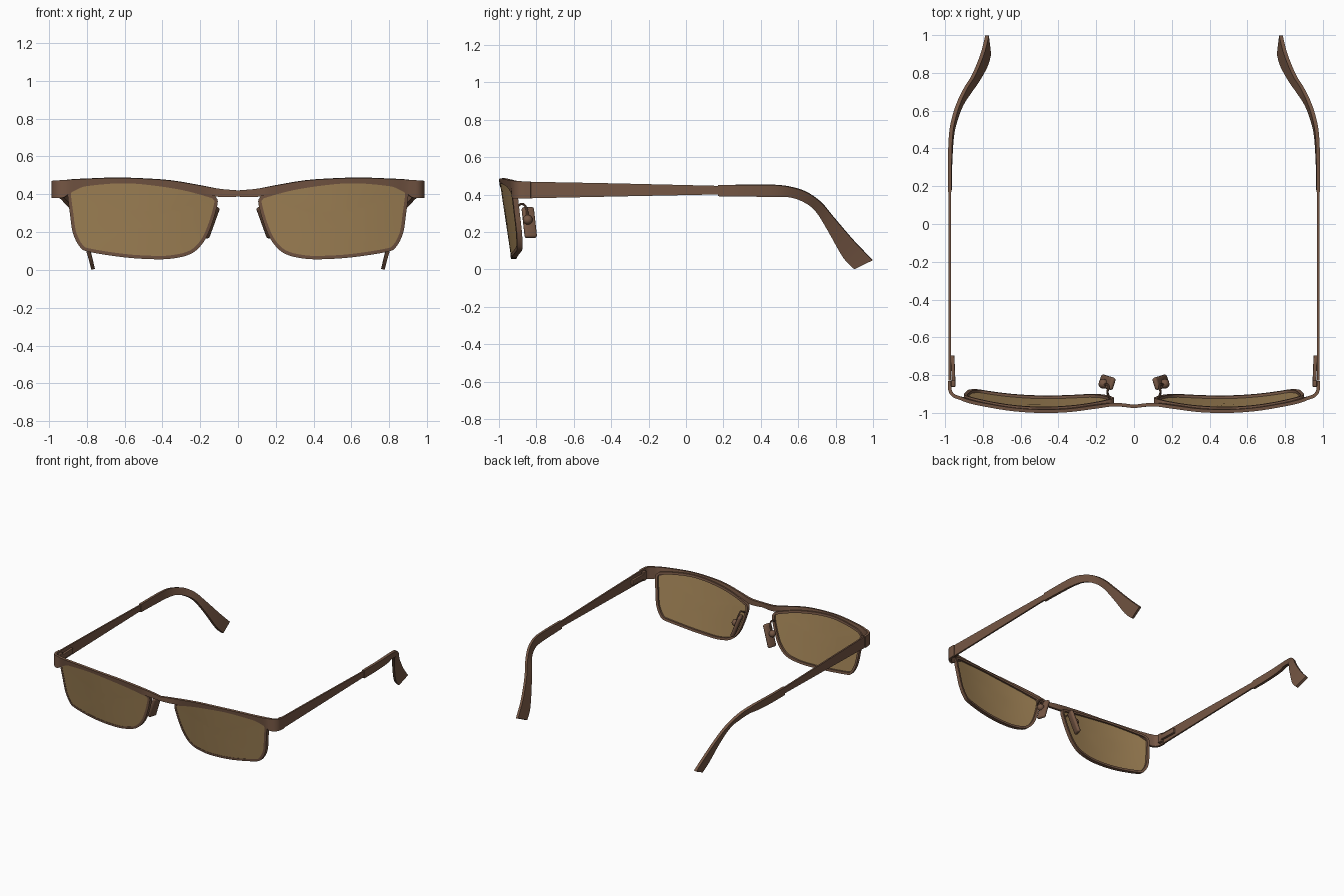
import bpy, bmesh, math
from mathutils import Vector, Matrix

cube = bpy.data.objects.get("Cube")
if cube:
    bpy.data.objects.remove(cube, do_unlink=True)


def material(name, color):
    m = bpy.data.materials.new(name)
    m.use_nodes = True
    m.diffuse_color = (*color, 1)
    m.node_tree.nodes["Principled BSDF"].inputs["Base Color"].default_value = (*color, 1)
    return m


BROWN = material("brown metal", (0.18, 0.095, 0.058))
AMBER = material("amber lens", (0.37, 0.235, 0.097))


def smooth(points, steps, closed=False):
    """Catmull-Rom samples through points of any dimension."""
    n, out = len(points), []
    for i in range(n if closed else n - 1):
        p = [Vector(points[(i + k) % n if closed else min(max(i + k, 0), n - 1)])
             for k in (-1, 0, 1, 2)]
        for s in range(steps):
            t = s / steps
            out.append(p[1] + ((p[2] - p[0]) * t
                       + (2 * p[0] - 5 * p[1] + 4 * p[2] - p[3]) * t * t
                       + (3 * p[1] - p[0] - 3 * p[2] + p[3]) * t ** 3) / 2)
    if not closed:
        out.append(Vector(points[-1]))
    return out


def finish(name, bm, mat, thickness=0, bevel=0):
    """Make a mirrored object, bake its modifiers and shade it."""
    bmesh.ops.recalc_face_normals(bm, faces=bm.faces)
    mesh = bpy.data.meshes.new(name)
    bm.to_mesh(mesh)
    bm.free()
    mesh.materials.append(mat)
    ob = bpy.data.objects.new(name, mesh)
    bpy.context.collection.objects.link(ob)
    if bevel:
        b = ob.modifiers.new("Bevel", 'BEVEL')
        b.width, b.segments = bevel, 3
    ob.modifiers.new("Mirror", 'MIRROR')
    if thickness:
        s = ob.modifiers.new("Solidify", 'SOLIDIFY')
        s.thickness, s.offset = thickness, 0
    bpy.ops.object.select_all(action='DESELECT')
    bpy.context.view_layer.objects.active = ob
    ob.select_set(True)
    for m in list(ob.modifiers):
        bpy.ops.object.modifier_apply(modifier=m.name)
    bpy.ops.object.shade_smooth_by_angle(angle=math.radians(35))
    return ob


def loft(bm, rings, closed_ring=True, closed_path=False):
    rows = [[bm.verts.new(p) for p in r] for r in rings]
    n = len(rows[0])
    pairs = list(zip(rows, rows[1:])) + ([(rows[-1], rows[0])] if closed_path else [])
    for a, b in pairs:
        for i in range(n if closed_ring else n - 1):
            j = (i + 1) % n
            bm.faces.new((a[i], a[j], b[j], b[i]))
    return rows


def strip(name, stations, thickness):
    """Band between a lower and an upper edge: x, y, z low then x, y, z high."""
    bm = bmesh.new()
    loft(bm, [(s[:3], s[3:]) for s in smooth(stations, 5)], closed_ring=False)
    return finish(name, bm, BROWN, thickness)


def front_y(x, z):
    """Wrapped and tilted surface that the lenses follow."""
    return -0.99 + 0.29 * (x - 0.45) ** 2 + 0.15 * (0.47 - z)


# Brow bar with bridge, and the end pieces that wrap round to the hinges
brow = [(0, .387, .42), (.1, .386, .429), (.2, .408, .447), (.35, .437, .472),
        (.5, .457, .483), (.65, .462, .487), (.8, .445, .482), (.88, .41, .478)]
stations = []
for x, low, high in brow:
    if x < 0.15:
        y = -0.966 + x * 0.1
        stations.append((x, y, low, x, y, high))
    else:
        stations.append((x, front_y(x, low), low, x, front_y(x, high), high))
for x, y, low, high in ((.92, -.922, .383, .475), (.955, -.908, .38, .473),
                        (.974, -.88, .38, .471), (.977, -.83, .38, .469)):
    stations.append((x, y, low, x, y, high))
strip("brow_bar", stations, 0.018)

# Lens outline seen from the front
outline = smooth([(.122, .35), (.15, .25), (.19, .16), (.25, .1), (.34, .075),
                  (.44, .07), (.6, .08), (.78, .108), (.825, .13), (.86, .2),
                  (.875, .3), (.887, .4), (.875, .43), (.82, .444), (.65, .461),
                  (.5, .456), (.3, .427), (.15, .387), (.128, .375)], 4, True)

# Lenses: concentric rings laid on the curved surface
center = Vector((.5, .27))
bm = bmesh.new()
rings = []
for f in (1, .75, .5, .25):
    ring = [center + (p - center) * f for p in outline]
    rings.append([(p.x, front_y(*p), p.y) for p in ring])
rows = loft(bm, rings)
bm.faces.new(rows[-1])
finish("lenses", bm, AMBER, 0.012)

# Rims: rectangular section swept round each lens
bm = bmesh.new()
rings = []
for i, p in enumerate(outline):
    d = (outline[(i + 1) % len(outline)] - outline[i - 1]).normalized()
    out = Vector((d.y, -d.x))
    ring = []
    for offset, depth in ((-.004, -.008), (.014, -.008), (.014, .02), (-.004, .02)):
        q = p + out * offset
        ring.append((q.x, front_y(*q) + depth, q.y))
    rings.append(ring)
loft(bm, rings, closed_path=True)
finish("rims", bm, BROWN)

# Thin temples
strip("temples", [(.975, -.828, .38, .975, -.828, .468),
                  (.975, -.4, .389, .975, -.4, .46),
                  (.975, .19, .401, .975, .19, .446)], 0.012)

# Thicker ear tips that bend down and inward
strip("temple_tips", [(.975, .17, .391, .975, .17, .452),
                      (.972, .32, .389, .975, .34, .452),
                      (.962, .47, .389, .969, .48, .451),
                      (.94, .56, .386, .952, .57, .438),
                      (.91, .635, .358, .925, .65, .41),
                      (.87, .695, .31, .888, .725, .355),
                      (.825, .76, .205, .848, .79, .278),
                      (.782, .84, .065, .803, .9, .15),
                      (.766, .9, .003, .778, .997, .05)], 0.02)


def box(name, size, place, tilt, bevel):
    bm = bmesh.new()
    bmesh.ops.create_cube(bm, size=1)
    bm.transform(Matrix.Translation(place) @ tilt @ Matrix.Diagonal((*size, 1)))
    finish(name, bm, BROWN, bevel=bevel)


# Hinges on the inside of the temples
box("hinges", (.02, .14, .04), (.958, -.765, .424), Matrix.Rotation(-.04, 4, 'Z'), .004)
box("hinge_knuckles", (.022, .035, .07), (.957, -.845, .424), Matrix(), .004)

# Nose pads with their mounts
lean = Matrix.Rotation(.3, 4, 'Z') @ Matrix.Rotation(-.36, 4, 'Y')
box("nose_pads", (.028, .068, .175), (.143, -.838, .25), lean, .013)
bm = bmesh.new()
bmesh.ops.create_uvsphere(bm, u_segments=12, v_segments=8, radius=.026,
                          matrix=Matrix.Translation((.162, -.846, .265)))
finish("pad_mounts", bm, BROWN)

# Bent wires joining the pads to the rims
path = smooth([(.12, -.935, .325), (.137, -.905, .335), (.14, -.885, .348),
               (.135, -.865, .345), (.142, -.85, .315), (.16, -.85, .27)], 5)
bm = bmesh.new()
rings = []
for i, p in enumerate(path):
    d = (path[min(i + 1, len(path) - 1)] - path[max(i - 1, 0)]).normalized()
    u = d.cross(Vector((1, 0, 0))).normalized()
    v = d.cross(u)
    rings.append([p + (u * math.cos(a) + v * math.sin(a)) * .006
                  for a in (k * math.tau / 8 for k in range(8))])
rows = loft(bm, rings)
bm.faces.new(rows[0])
bm.faces.new(rows[-1])
finish("pad_wires", bm, BROWN)
